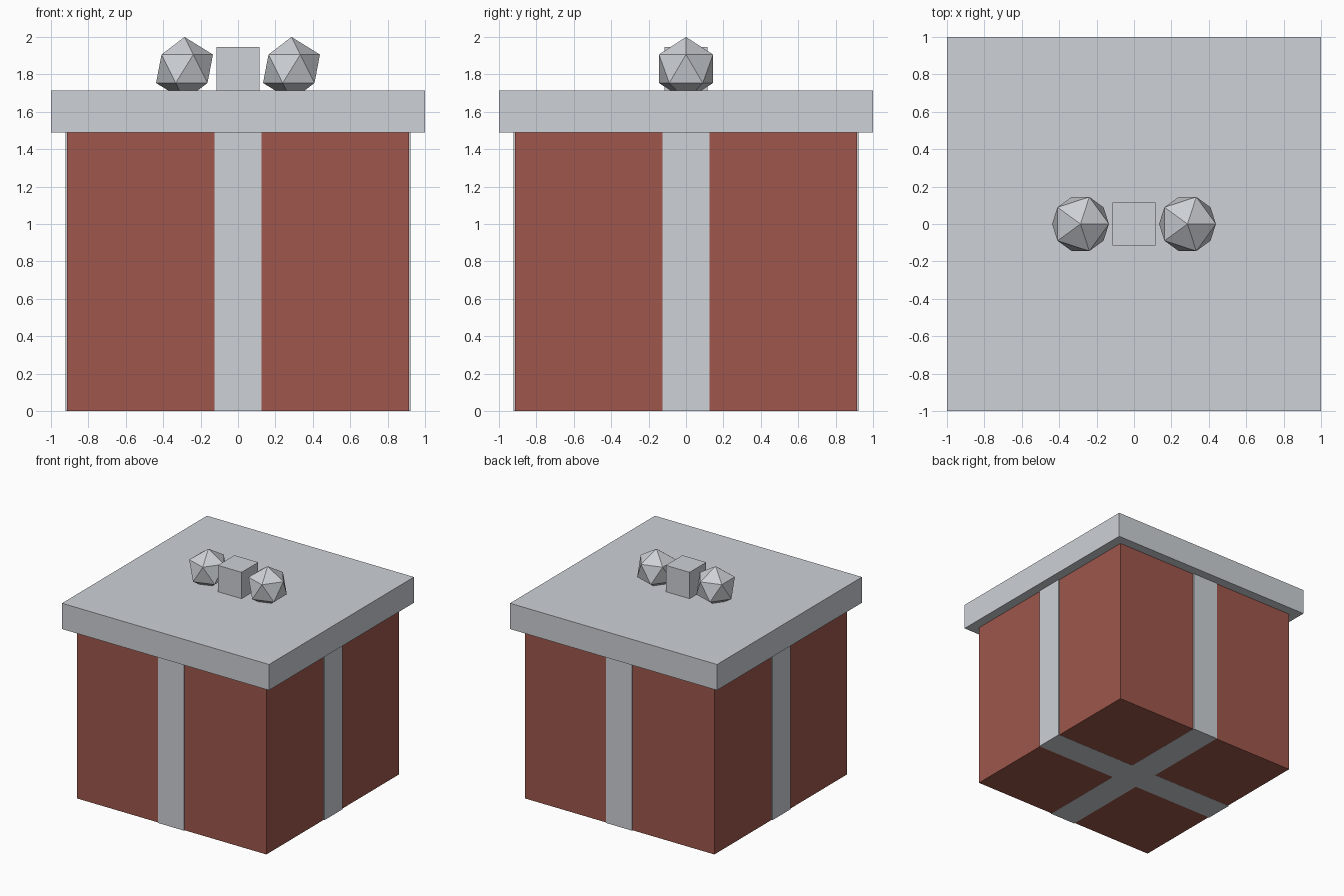
import bpy

if "Cube" in bpy.data.objects:
    bpy.data.objects.remove(bpy.data.objects["Cube"])


def material(name, rgb):
    m = bpy.data.materials.new(name)
    m.diffuse_color = (*rgb, 1.0)
    m.use_nodes = True
    m.node_tree.nodes["Principled BSDF"].inputs["Base Color"].default_value = m.diffuse_color
    return m


red = material("brick red", (0.342, 0.095, 0.072))
silver = material("silver grey", (0.61, 0.635, 0.67))


def finish(name, mat):
    obj = bpy.context.object
    obj.name = name
    obj.data.materials.append(mat)
    return obj


def box(name, size, z0, mat):
    """Box centred on x and y, standing on z0."""
    bpy.ops.mesh.primitive_cube_add(size=1, location=(0, 0, z0 + size[2] / 2))
    obj = bpy.context.object
    obj.scale = size
    bpy.ops.object.transform_apply(location=False, rotation=False, scale=True)
    return finish(name, mat)


# Box body, raised a hair so the ribbons show cleanly underneath
box("gift_box", (1.83, 1.83, 1.50), 0.001, red)

# Crossing ribbon bands
box("ribbon_across", (1.844, 0.25, 1.50), 0, silver)
box("ribbon_along", (0.25, 1.844, 1.50), 0, silver)

# Overhanging lid
box("lid", (2.0, 2.0, 0.225), 1.49, silver)

# Bow: central knot and two faceted loops sunk slightly into the lid
box("bow_knot", (0.23, 0.23, 0.25), 1.695, silver)
for side, x in (("left", -0.286), ("right", 0.286)):
    bpy.ops.mesh.primitive_ico_sphere_add(subdivisions=1, radius=0.17, location=(x, 0, 1.83))
    finish(f"bow_loop_{side}", silver)
